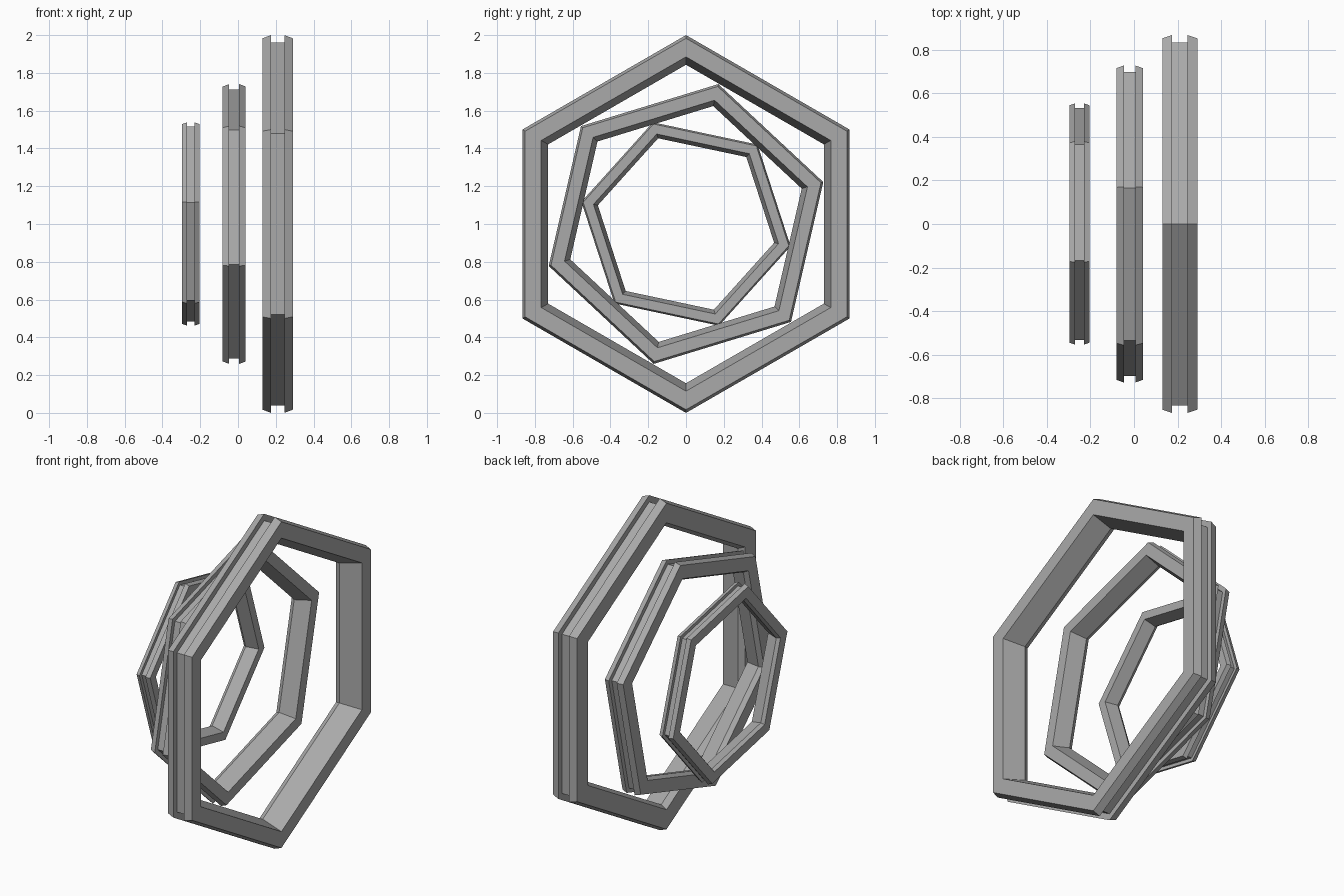
import bpy
import bmesh
import math

cube = bpy.data.objects.get("Cube")
if cube:
    bpy.data.objects.remove(cube, do_unlink=True)

grey = bpy.data.materials.new("mid_grey")
grey.use_nodes = True
colour = (0.4, 0.4, 0.4, 1.0)
grey.diffuse_color = colour
grey.node_tree.nodes["Principled BSDF"].inputs["Base Color"].default_value = colour

# Ring cross-section: (offset along x, radius), with a groove in the outer rim
PROFILE = [
    (0.08, 0.885), (0.08, 0.983), (0.035, 1.0), (0.035, 0.96),
    (-0.035, 0.96), (-0.035, 1.0), (-0.08, 0.983), (-0.08, 0.865),
    (-0.045, 0.843),
]
SIDES = 6


def hex_ring(name, x, size, turn):
    """Sweep the profile round the x axis in six flat sides."""
    bm = bmesh.new()
    loops = []
    for i in range(SIDES):
        a = math.radians(turn) + math.tau * i / SIDES
        loops.append([
            bm.verts.new((x + size * dx,
                          size * r * math.sin(a),
                          1 + size * r * math.cos(a)))
            for dx, r in PROFILE])
    n = len(PROFILE)
    for i in range(SIDES):
        here, there = loops[i], loops[(i + 1) % SIDES]
        for j in range(n):
            k = (j + 1) % n
            bm.faces.new((here[j], here[k], there[k], there[j]))
    bmesh.ops.recalc_face_normals(bm, faces=bm.faces)
    mesh = bpy.data.meshes.new(name)
    bm.to_mesh(mesh)
    bm.free()
    mesh.materials.append(grey)
    obj = bpy.data.objects.new(name, mesh)
    bpy.context.collection.objects.link(obj)
    return obj


# Three rings, shrinking and twisting along x
hex_ring("large_ring", 0.21, 1.0, 0)
hex_ring("middle_ring", -0.02, 0.76, 13)
hex_ring("small_ring", -0.25, 0.566, -18)
